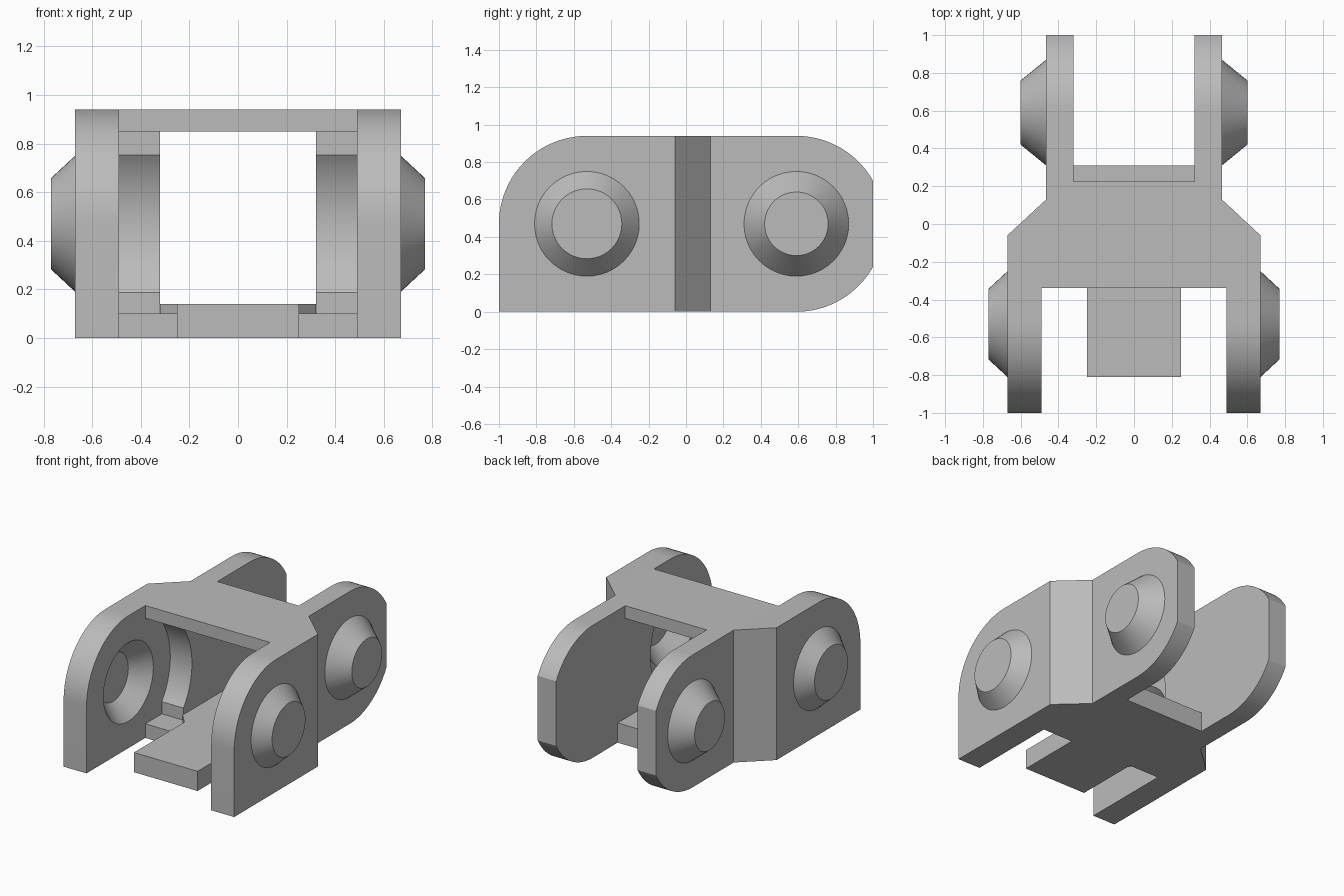
import bpy, bmesh
from math import cos, sin, pi, radians, acos
from mathutils import Matrix, Vector

cube = bpy.data.objects.get("Cube")
if cube:
    bpy.data.objects.remove(cube)

mat = bpy.data.materials.new("plain_grey")
mat.use_nodes = True
GREY = (0.5, 0.5, 0.5, 1)
mat.diffuse_color = GREY
mat.node_tree.nodes["Principled BSDF"].inputs["Base Color"].default_value = GREY

H = 0.94            # height
MID = H / 2         # pin axis height
FRONT_Y, REAR_Y = -0.53, 0.59   # pin axes
FRONT_IN, REAR_IN = 0.49, 0.32  # inner faces of the lugs
FRONT_OUT, REAR_OUT = 0.67, 0.465


def finish(name, bm):
    bmesh.ops.recalc_face_normals(bm, faces=bm.faces)
    me = bpy.data.meshes.new(name)
    bm.to_mesh(me)
    bm.free()
    ob = bpy.data.objects.new(name, me)
    me.materials.append(mat)
    bpy.context.collection.objects.link(ob)
    return ob


def prism(name, points, lo, hi, axis):
    """Extrude a flat outline along x (points are y, z) or z (points are x, y)."""
    bm = bmesh.new()
    place = (lambda p: (lo, p[0], p[1])) if axis == "x" else (lambda p: (p[0], p[1], lo))
    face = bm.faces.new([bm.verts.new(place(p)) for p in points])
    out = bmesh.ops.extrude_face_region(bm, geom=[face])
    step = Vector((hi - lo, 0, 0)) if axis == "x" else Vector((0, 0, hi - lo))
    bmesh.ops.translate(bm, vec=step, verts=[v for v in out["geom"] if isinstance(v, bmesh.types.BMVert)])
    return finish(name, bm)


def block(name, half_x, y0, y1, z0, z1):
    return prism(name, [(y0, z0), (y1, z0), (y1, z1), (y0, z1)], -half_x, half_x, "x")


def cone(name, side, x0, x1, r0, r1, y):
    bm = bmesh.new()
    bmesh.ops.create_cone(bm, cap_ends=True, segments=48, radius1=r0, radius2=r1, depth=x1 - x0)
    turn = Matrix.Rotation(side * pi / 2, 4, "Y")
    bmesh.ops.transform(bm, matrix=Matrix.Translation((side * (x0 + x1) / 2, y, MID)) @ turn, verts=bm.verts)
    return finish(name, bm)


def arc(cy, r, a0, a1, n=24):
    return [(cy + r * cos(a0 + (a1 - a0) * i / n), MID + r * sin(a0 + (a1 - a0) * i / n)) for i in range(n + 1)]


def boolean(ob, tool, operation="DIFFERENCE"):
    mod = ob.modifiers.new("cut", "BOOLEAN")
    mod.operation, mod.object, mod.solver = operation, tool, "EXACT"
    bpy.context.view_layer.objects.active = ob
    bpy.ops.object.modifier_apply(modifier=mod.name)
    bpy.data.objects.remove(tool)


# Body: side silhouette crossed with the stepped plan outline
trim = acos((1 - REAR_Y) / MID)
side = [(-1, 0)] + arc(REAR_Y, MID, -pi / 2, -trim) + arc(REAR_Y, MID, trim, pi / 2) \
    + arc(FRONT_Y, MID, pi / 2, pi)
half = [(FRONT_OUT, -1.1), (FRONT_OUT, -0.06), (REAR_OUT, 0.13), (REAR_OUT, 1.1)]
plan = half + [(-x, y) for x, y in reversed(half)]
body = prism("link_body", side, -0.9, 0.9, "x")
boolean(body, prism("plan_tool", plan, -0.1, 1.1, "z"), "INTERSECT")

# Front slot, and the pocket with a rounded back that receives the next link
boolean(body, block("front_slot", FRONT_IN, -1.1, -0.34, -0.1, 1.1))
wall, bend = -0.155, acos(0.375 / MID)
pocket = [(-0.4, 0.1), (wall, 0.1)] + arc(FRONT_Y, MID, -bend, bend) + [(wall, 0.85), (-0.4, 0.85)]
boolean(body, prism("pocket", pocket, -FRONT_IN, FRONT_IN, "x"))

# Passage through the middle, and the open rear slot
boolean(body, block("passage", REAR_IN, -0.25, 0.28, 0.14, 0.85))
boolean(body, block("upper_rear_slot", REAR_IN, 0.225, 1.1, 0.14, 1.1))
boolean(body, block("rear_slot", REAR_IN, 0.31, 1.1, -0.1, 1.1))

# Sockets inside the front lugs
for s in (-1, 1):
    boolean(body, cone("socket", s, FRONT_IN - 0.02, 0.61, 0.298, 0.17, FRONT_Y))

# Tongue on the floor, flared where it meets the body
edge = [(0.25, -0.81), (0.25, -0.245), (REAR_IN, -0.165), (REAR_IN, -0.1)]
tongue = prism("floor_tongue", edge + [(-x, y) for x, y in reversed(edge)], 0, 0.14, "z")

# Tapered bosses on the outside of the lugs
parts = [body, tongue]
for s, word in ((1, "left"), (-1, "right")):
    parts.append(cone("front_boss_" + word, s, FRONT_OUT, 0.77, 0.28, 0.187, FRONT_Y))
    parts.append(cone("rear_boss_" + word, s, REAR_OUT, 0.60, 0.28, 0.17, REAR_Y))

# Smooth the curved faces and keep the corners sharp
bpy.context.view_layer.update()
bpy.ops.object.select_all(action="DESELECT")
for ob in parts:
    ob.select_set(True)
bpy.context.view_layer.objects.active = body
bpy.ops.object.shade_smooth_by_angle(angle=radians(25))
